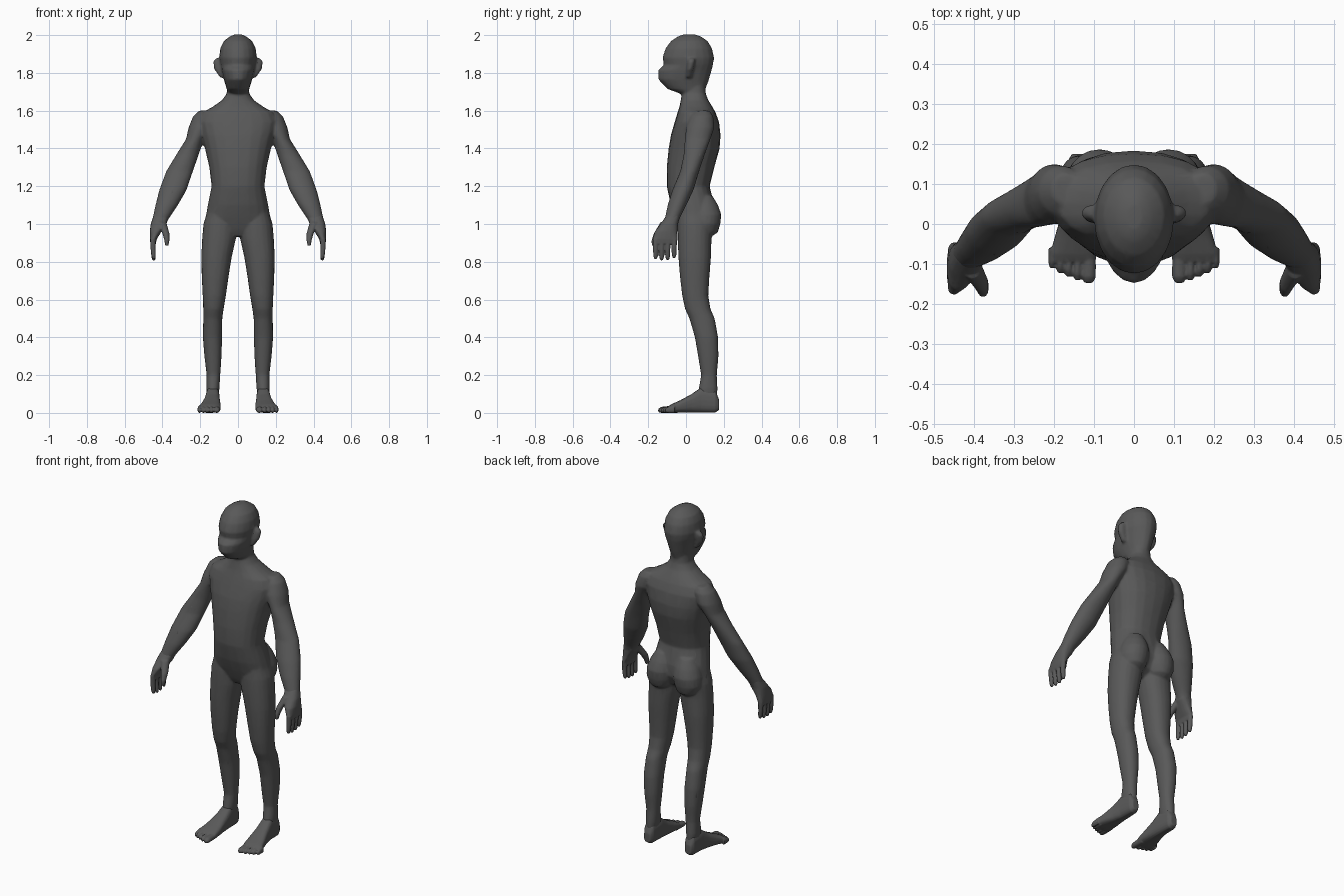
import bpy
import bmesh
import math

skin = bpy.data.materials.new("dark grey skin")
skin.diffuse_color = (0.1, 0.1, 0.1, 1)


def loft(bm, rings, axis="z", side=1, power=2.0, sides=20):
    """Skin rings of (position, x0, x1, low, high) stacked along z or y."""
    loops = []
    for pos, x0, x1, lo, hi in rings:
        loop = []
        for i in range(sides):
            a = 2 * math.pi * i / sides
            c, s = math.cos(a), math.sin(a)
            u = math.copysign(abs(c) ** (2 / power), c)
            v = math.copysign(abs(s) ** (2 / power), s)
            x = side * ((x0 + x1) / 2 + u * (x1 - x0) / 2)
            w = (lo + hi) / 2 + v * (hi - lo) / 2
            loop.append(bm.verts.new((x, w, pos) if axis == "z" else (x, pos, w)))
        loops.append(loop)
    faces = [bm.faces.new(loops[0]), bm.faces.new(loops[-1])]
    for a, b in zip(loops, loops[1:]):
        for i in range(sides):
            j = (i + 1) % sides
            faces.append(bm.faces.new((a[i], a[j], b[j], b[i])))
    bmesh.ops.recalc_face_normals(bm, faces=faces)


def finish(bm, name, voxel, rounds, ratio):
    """Fuse the overlapping volumes into one smooth skin."""
    mesh = bpy.data.meshes.new(name)
    bm.to_mesh(mesh)
    bm.free()
    mesh.materials.append(skin)
    ob = bpy.data.objects.new(name, mesh)
    bpy.context.collection.objects.link(ob)
    fuse = ob.modifiers.new("fuse", "REMESH")
    fuse.mode = "VOXEL"
    fuse.voxel_size = voxel
    fuse.use_smooth_shade = True
    soft = ob.modifiers.new("soften", "SMOOTH")
    soft.factor = 0.5
    soft.iterations = rounds
    thin = ob.modifiers.new("thin", "DECIMATE")
    thin.ratio = ratio


def centred(rows):
    return [(z, -w, w, y0, y1) for z, w, y0, y1 in rows]


# torso and neck
body = bmesh.new()
loft(body, centred([
    (0.935, 0.05, -0.01, 0.07), (0.97, 0.13, -0.03, 0.12),
    (1.03, 0.172, -0.055, 0.15), (1.10, 0.16, -0.08, 0.15),
    (1.20, 0.14, -0.102, 0.125), (1.30, 0.152, -0.102, 0.15),
    (1.40, 0.175, -0.092, 0.178), (1.47, 0.195, -0.08, 0.183),
    (1.54, 0.212, -0.06, 0.175), (1.59, 0.19, -0.045, 0.157),
    (1.62, 0.135, -0.035, 0.14), (1.655, 0.085, -0.028, 0.118),
    (1.69, 0.06, -0.022, 0.105), (1.75, 0.055, -0.015, 0.10)]), power=2.3)

# head with brow and pointed muzzle
loft(body, centred([
    (1.69, 0.052, -0.03, 0.098), (1.715, 0.06, -0.098, 0.104),
    (1.765, 0.075, -0.147, 0.122), (1.815, 0.087, -0.147, 0.136),
    (1.842, 0.093, -0.116, 0.143), (1.88, 0.10, -0.125, 0.149),
    (1.93, 0.094, -0.108, 0.138), (1.968, 0.076, -0.08, 0.115),
    (1.992, 0.045, -0.045, 0.08), (2.003, 0.02, -0.015, 0.05)]))

for s in (1, -1):
    # ear
    loft(body, [(1.775, 0.07, 0.095, 0.0, 0.03), (1.82, 0.075, 0.126, 0.002, 0.04),
                (1.86, 0.08, 0.132, 0.008, 0.048), (1.878, 0.085, 0.115, 0.015, 0.045)], side=s)
    # buttock
    loft(body, [(0.93, 0.06, 0.12, 0.07, 0.13), (0.955, 0.025, 0.155, 0.03, 0.168),
                (1.0, 0.008, 0.172, 0.02, 0.182), (1.05, 0.004, 0.168, 0.02, 0.187),
                (1.10, 0.01, 0.15, 0.02, 0.17), (1.15, 0.03, 0.12, 0.04, 0.14)], side=s)
    # leg
    loft(body, [
        (0.07, 0.108, 0.16, 0.06, 0.165), (0.13, 0.098, 0.168, 0.068, 0.167),
        (0.20, 0.094, 0.166, 0.08, 0.163), (0.30, 0.087, 0.178, 0.064, 0.172),
        (0.40, 0.084, 0.186, 0.047, 0.17), (0.50, 0.083, 0.184, 0.018, 0.152),
        (0.55, 0.076, 0.184, -0.005, 0.13), (0.62, 0.064, 0.187, -0.02, 0.118),
        (0.72, 0.05, 0.192, -0.032, 0.124), (0.82, 0.034, 0.195, -0.04, 0.132),
        (0.92, 0.012, 0.19, -0.044, 0.135), (1.0, 0.008, 0.183, -0.045, 0.14),
        (1.06, 0.03, 0.165, -0.04, 0.13)], side=s, power=2.2)
    # arm
    loft(body, [
        (1.60, 0.14, 0.205, 0.05, 0.125), (1.57, 0.12, 0.238, 0.02, 0.145),
        (1.51, 0.14, 0.262, 0.0, 0.15), (1.45, 0.18, 0.275, -0.006, 0.13),
        (1.37, 0.207, 0.325, -0.012, 0.10), (1.28, 0.238, 0.38, -0.03, 0.07),
        (1.18, 0.272, 0.417, -0.072, 0.04), (1.10, 0.318, 0.437, -0.097, 0.002),
        (1.03, 0.365, 0.452, -0.112, -0.033), (0.99, 0.385, 0.46, -0.12, -0.045)], side=s)
finish(body, "body", 0.007, 4, 0.2)

for s, word in ((1, "left"), (-1, "right")):
    # hand: palm, thumb and four fingers
    hand = bmesh.new()
    loft(hand, [
        (1.05, 0.365, 0.445, -0.10, -0.03), (1.0, 0.378, 0.462, -0.135, -0.042),
        (0.96, 0.405, 0.467, -0.165, -0.046), (0.92, 0.43, 0.467, -0.177, -0.045),
        (0.895, 0.435, 0.463, -0.172, -0.046)], side=s, power=2.4)
    loft(hand, [
        (1.01, 0.38, 0.43, -0.135, -0.08), (0.95, 0.363, 0.40, -0.17, -0.125),
        (0.915, 0.363, 0.39, -0.182, -0.148), (0.885, 0.368, 0.385, -0.182, -0.16)], side=s)
    for y, tip in ((-0.161, 0.815), (-0.129, 0.808), (-0.097, 0.81), (-0.063, 0.82)):
        loft(hand, [
            (0.92, 0.435, 0.464, y - 0.015, y + 0.015),
            (0.87, 0.436, 0.463, y - 0.014, y + 0.014),
            (tip + 0.015, 0.435, 0.458, y - 0.012, y + 0.012),
            (tip, 0.438, 0.453, y - 0.007, y + 0.007)], side=s)
    finish(hand, word + "_hand", 0.004, 2, 0.3)

    # foot: heel to ball, then five toes
    foot = bmesh.new()
    loft(foot, [
        (0.175, 0.115, 0.155, 0.015, 0.07), (0.155, 0.103, 0.166, 0.002, 0.12),
        (0.08, 0.097, 0.171, 0.002, 0.135), (0.03, 0.095, 0.18, 0.002, 0.10),
        (-0.03, 0.091, 0.197, 0.001, 0.067), (-0.075, 0.092, 0.21, 0.0, 0.047),
        (-0.095, 0.097, 0.208, 0.002, 0.035)], axis="y", side=s, power=2.8)
    for x, r, tip in ((0.113, 0.018, -0.147), (0.141, 0.011, -0.14), (0.163, 0.011, -0.131),
                      (0.184, 0.011, -0.122), (0.204, 0.010, -0.11)):
        loft(foot, [
            (-0.06, x - r, x + r, 0.0, 0.04), (tip + 0.015, x - r, x + r, 0.0, 0.032),
            (tip, x - r * 0.6, x + r * 0.6, 0.004, 0.022)], axis="y", side=s)
    finish(foot, word + "_foot", 0.004, 2, 0.3)
